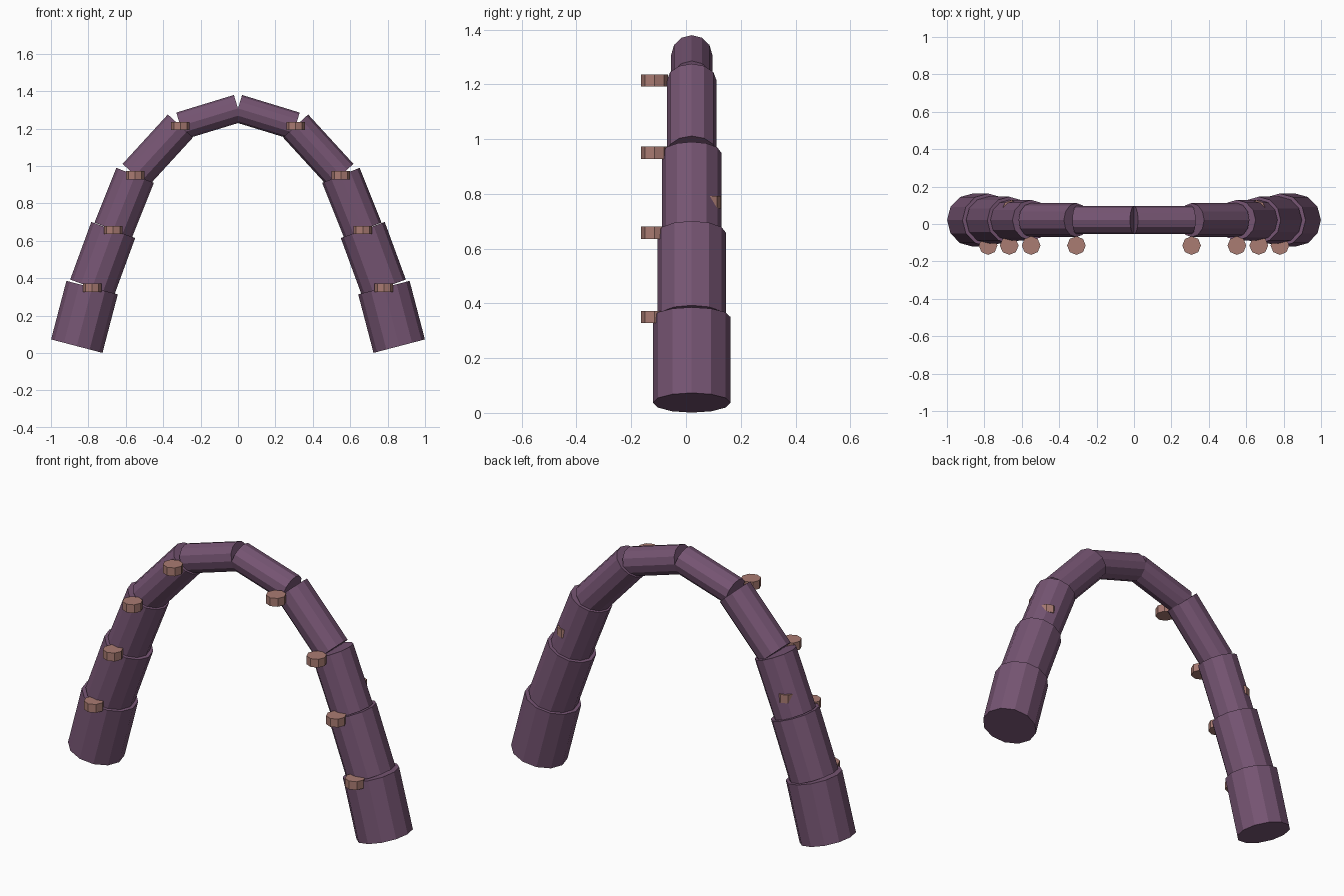
import bpy
import bmesh
import math

cube = bpy.data.objects.get("Cube")
if cube:
    bpy.data.objects.remove(cube)


def make_material(name, rgb):
    mat = bpy.data.materials.new(name)
    mat.use_nodes = True
    color = (*rgb, 1.0)
    mat.diffuse_color = color
    mat.node_tree.nodes["Principled BSDF"].inputs["Base Color"].default_value = color
    return mat


PURPLE = make_material("dusky purple", (0.18, 0.09, 0.17))
TAN = make_material("rosy tan", (0.40, 0.20, 0.17))


def cylinder(name, center, radius, height, sides, mat, tilt=0.0):
    bm = bmesh.new()
    bmesh.ops.create_cone(bm, cap_ends=True, segments=sides,
                          radius1=radius, radius2=radius, depth=height)
    mesh = bpy.data.meshes.new(name)
    bm.to_mesh(mesh)
    bm.free()
    mesh.materials.append(mat)
    obj = bpy.data.objects.new(name, mesh)
    obj.location = center
    obj.rotation_euler.y = tilt
    bpy.context.collection.objects.link(obj)
    return obj


# Joints of one half of the arch (x, z), from foot to apex
JOINTS = [(0.862, 0.037), (0.78, 0.35), (0.667, 0.658),
          (0.55, 0.95), (0.308, 1.214), (0.0, 1.308)]
RADII = [0.142, 0.125, 0.108, 0.091, 0.075]
TUBE_Y = 0.021

for side, label in ((1, "left"), (-1, "right")):
    # Tapering chain of straight tube segments
    for i, radius in enumerate(RADII):
        (x0, z0), (x1, z1) = JOINTS[i], JOINTS[i + 1]
        dx, dz = side * (x1 - x0), z1 - z0
        center = (side * (x0 + x1) / 2, TUBE_Y, (z0 + z1) / 2)
        cylinder(f"{label}_arch_segment_{i + 1}", center, radius,
                 math.hypot(dx, dz), 12, PURPLE, math.atan2(dx, dz))

    # Octagonal studs on the front of each joint
    for i, (x, z) in enumerate(JOINTS[1:-1]):
        cylinder(f"{label}_front_stud_{i + 1}", (side * x, -0.115, z),
                 0.05, 0.045, 8, TAN)

    # Stud almost buried in the back of the middle segment
    cylinder(f"{label}_back_stud", (side * 0.655, 0.078, 0.77),
             0.05, 0.045, 8, TAN)
